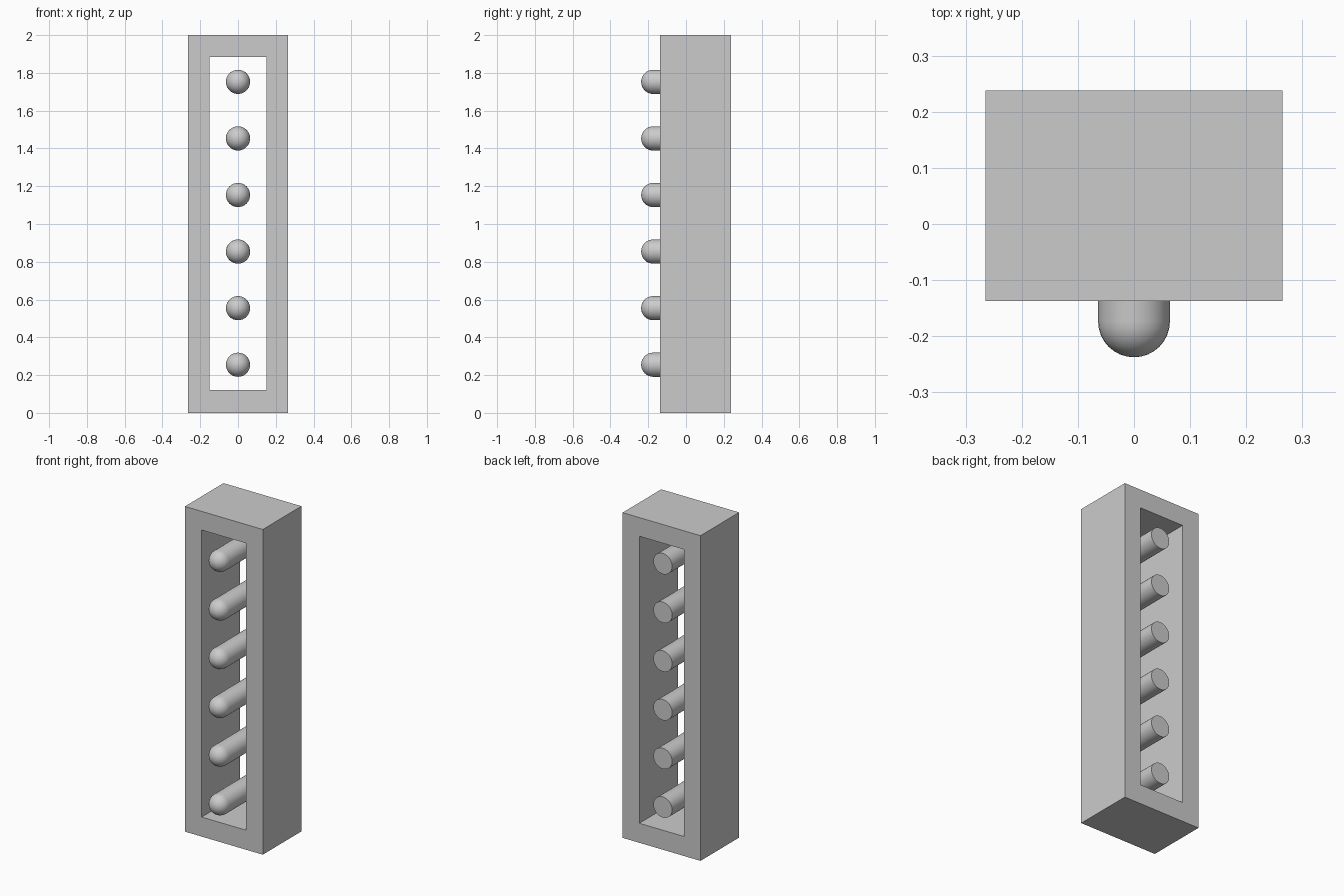
import bpy, bmesh, math
from mathutils import Vector, Matrix

if "Cube" in bpy.data.objects:
    bpy.data.objects.remove(bpy.data.objects["Cube"])


def finish(bm, name):
    bmesh.ops.recalc_face_normals(bm, faces=bm.faces)
    mesh = bpy.data.meshes.new(name)
    bm.to_mesh(mesh)
    bm.free()
    obj = bpy.data.objects.new(name, mesh)
    bpy.context.collection.objects.link(obj)
    return obj


def rect(bm, hx, z0, z1, y):
    return [bm.verts.new((x, y, z)) for x, z in
            ((-hx, z0), (hx, z0), (hx, z1), (-hx, z1))]


# Rectangular frame with an opening through from front to back
FRONT, BACK = -0.1375, 0.2375
bm = bmesh.new()
loops = [rect(bm, 0.265, 0, 2, FRONT), rect(bm, 0.265, 0, 2, BACK),
         rect(bm, 0.151, 0.12, 1.885, BACK), rect(bm, 0.151, 0.12, 1.885, FRONT)]
for a, b in zip(loops, loops[1:] + loops[:1]):
    for i in range(4):
        j = (i + 1) % 4
        bm.faces.new((a[i], a[j], b[j], b[i]))
finish(bm, "frame")

# Round-nosed pin: half profile spun around the y axis
R, TIP, END = 0.064, -0.2375, 0.226
profile = [(0, END), (R, END)]
for i in range(9):
    t = math.pi / 2 * i / 8
    profile.append((R * math.cos(t), TIP + R - R * math.sin(t)))

bm = bmesh.new()
verts = [bm.verts.new((r, y, 0)) for r, y in profile]
edges = [bm.edges.new(p) for p in zip(verts, verts[1:])]
bmesh.ops.spin(bm, geom=verts + edges, cent=(0, 0, 0), axis=(0, 1, 0),
               angle=math.tau, steps=32, use_duplicate=False)
bmesh.ops.remove_doubles(bm, verts=bm.verts, dist=1e-5)
pin = finish(bm, "pin_1")
pin.data.shade_smooth()
pin.data.set_sharp_from_angle(angle=math.radians(40))

# Column of six evenly spaced pins
for i in range(6):
    obj = pin
    if i:
        obj = bpy.data.objects.new(f"pin_{i + 1}", pin.data)
        bpy.context.collection.objects.link(obj)
    obj.location.z = 0.255 + 0.2995 * i
